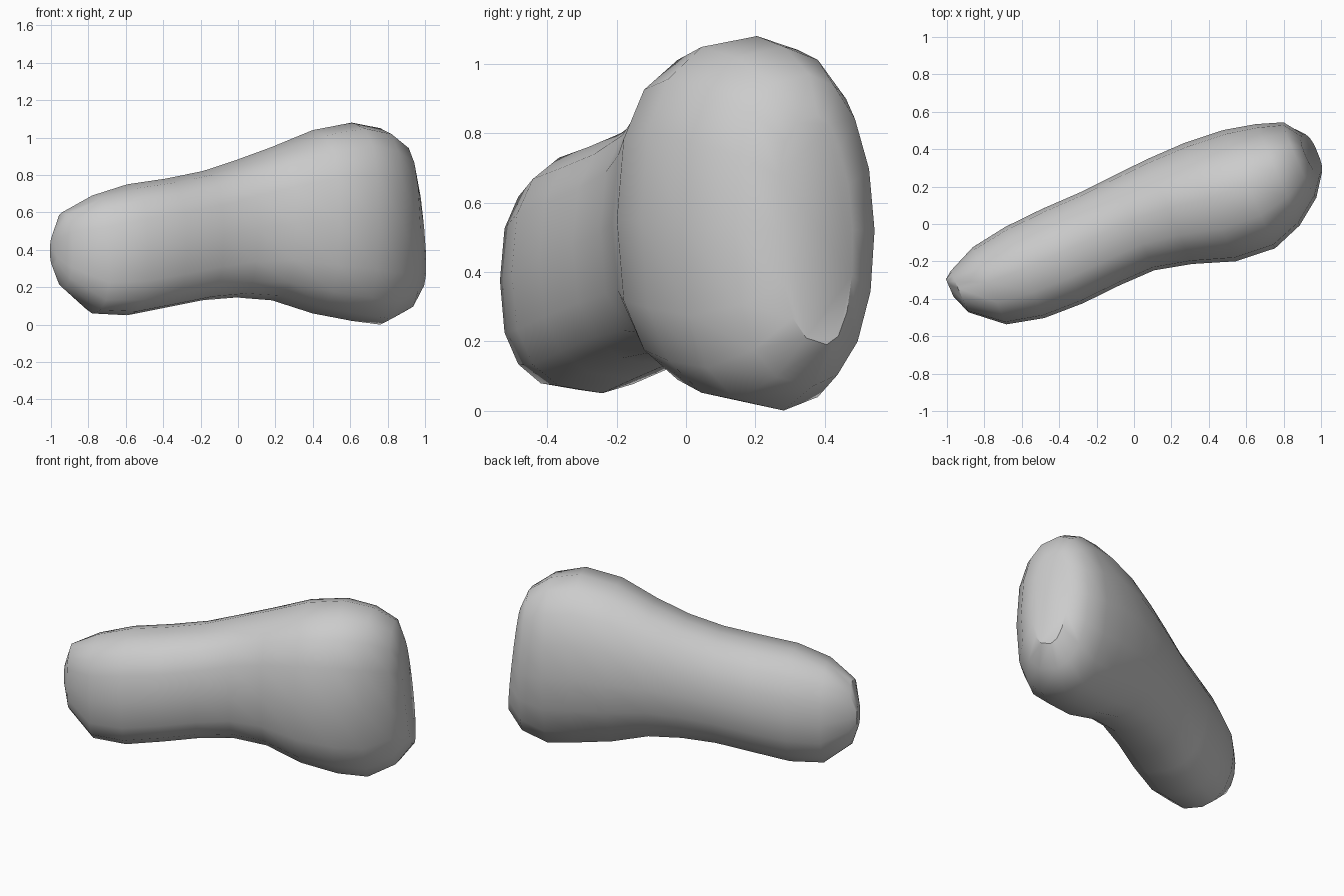
import bpy
import bmesh
from math import radians, cos, sin, tau
from mathutils import Matrix

cube = bpy.data.objects.get("Cube")
if cube:
    bpy.data.objects.remove(cube, do_unlink=True)

# One plain grey surface
grey = bpy.data.materials.new("warm_grey")
grey.use_nodes = True
colour = (0.6, 0.6, 0.6, 1)
grey.diffuse_color = colour
grey.node_tree.nodes["Principled BSDF"].inputs["Base Color"].default_value = colour

# Stations along the body: position, front edge, back edge, bottom, top, lean
STATIONS = [
    (-1.04, 0.03, 0.13, 0.32, 0.47, 0),
    (-1.00, -0.08, 0.16, 0.20, 0.60, 0),
    (-0.84, -0.22, 0.23, 0.06, 0.69, 0),
    (-0.64, -0.27, 0.26, 0.05, 0.75, 0),
    (-0.42, -0.28, 0.27, 0.09, 0.78, 0),
    (-0.20, -0.27, 0.27, 0.13, 0.82, 0),
    (0.00, -0.27, 0.28, 0.145, 0.88, 0),
    (0.20, -0.32, 0.29, 0.13, 0.95, 0),
    (0.42, -0.40, 0.29, 0.06, 1.04, 0),
    (0.64, -0.42, 0.27, 0.02, 1.08, 0),
    (0.81, -0.36, 0.23, 0.00, 1.05, 0),
    (0.95, -0.26, 0.18, 0.07, 0.97, 0.03),
    (1.02, -0.15, 0.08, 0.19, 0.85, 0.10),
]
SIDES = 16
FRONT_POWER = 2 / 2.6   # boxier front
BACK_POWER = 2 / 2.05   # rounder back
CREST = 0.02            # top ridge sits slightly behind the middle


def add_section(bm, along, front, back, low, high, lean):
    """Oval ring whose front half is squarer than its back half."""
    ring = []
    crest = (front + back) / 2 + CREST
    middle = (low + high) / 2
    for i in range(SIDES):
        c, s = cos(tau * i / SIDES), sin(tau * i / SIDES)
        reach, power = (back - crest, BACK_POWER) if c > 0 else (front - crest, FRONT_POWER)
        rise = abs(s) ** power * (high - low) / 2 * (1 if s > 0 else -1)
        ring.append(bm.verts.new((along - lean * rise,
                                  crest + reach * abs(c) ** power,
                                  middle + rise)))
    return ring


# Lofted body with a slim end, a waist and a broad end
bm = bmesh.new()
rings = [add_section(bm, *station) for station in STATIONS]
for a, b in zip(rings, rings[1:]):
    for i in range(SIDES):
        j = (i + 1) % SIDES
        bm.faces.new((a[i], a[j], b[j], b[i]))
bm.faces.new(rings[0])
bm.faces.new(rings[-1])
bmesh.ops.recalc_face_normals(bm, faces=bm.faces)

# Turn the body so its broad end lies back and to the left
bmesh.ops.transform(bm, matrix=Matrix.Rotation(radians(23.5), 4, "Z"), verts=bm.verts)
mesh = bpy.data.meshes.new("body")
bm.to_mesh(mesh)
bm.free()
mesh.materials.append(grey)
body = bpy.data.objects.new("body", mesh)
bpy.context.collection.objects.link(body)

bpy.ops.object.select_all(action="DESELECT")
body.select_set(True)
bpy.context.view_layer.objects.active = body
bpy.ops.object.shade_smooth_by_angle(angle=radians(40))
